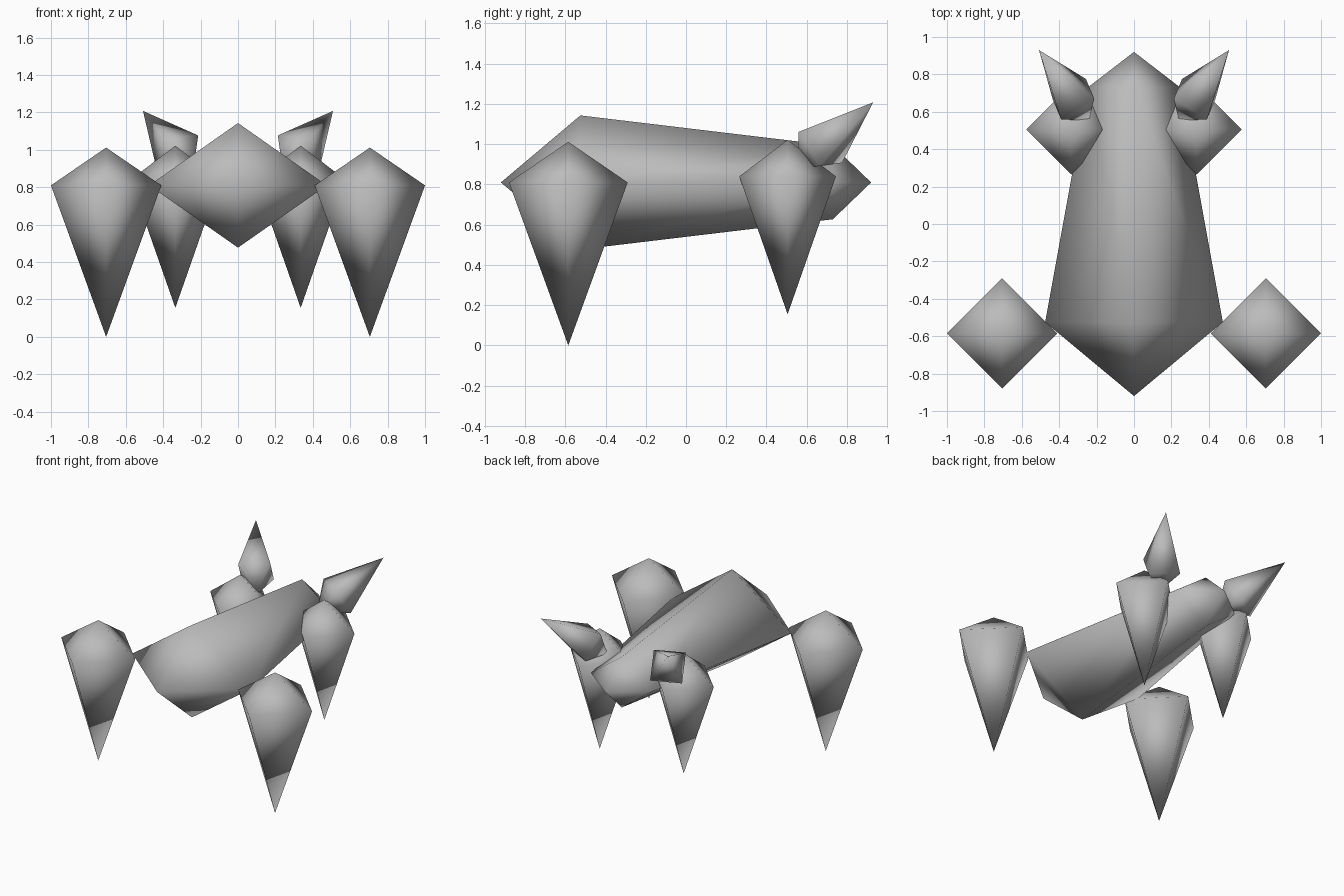
import bpy, bmesh
from mathutils import Vector

if "Cube" in bpy.data.objects:
    bpy.data.objects.remove(bpy.data.objects["Cube"])

grey = bpy.data.materials.new("grey")
grey.diffuse_color = (0.5, 0.5, 0.5, 1)
grey.use_nodes = True
grey.node_tree.nodes["Principled BSDF"].inputs["Base Color"].default_value = grey.diffuse_color


def spindle(name, start, rings, end):
    """Smooth four-sided solid: a point, one or more rings of four corners, a point."""
    bm = bmesh.new()
    a, b = bm.verts.new(start), bm.verts.new(end)
    loops = [[bm.verts.new(p) for p in ring] for ring in rings]
    for i in range(4):
        j = (i + 1) % 4
        bm.faces.new((a, loops[0][i], loops[0][j]))
        bm.faces.new((b, loops[-1][j], loops[-1][i]))
        for r, s in zip(loops, loops[1:]):
            bm.faces.new((r[i], s[i], s[j], r[j]))
    bmesh.ops.recalc_face_normals(bm, faces=bm.faces)
    for f in bm.faces:
        f.smooth = True
    mesh = bpy.data.meshes.new(name)
    bm.to_mesh(mesh)
    bm.free()
    mesh.materials.append(grey)
    obj = bpy.data.objects.new(name, mesh)
    bpy.context.collection.objects.link(obj)


def diamond(centre, u, v):
    c, u, v = Vector(centre), Vector(u), Vector(v)
    return [c + u, c + v, c - u, c - v]


# Body: wide at the front, narrowing to the back, pointed at both ends
spindle("body", (0, -0.92, 0.81),
        [diamond((0, -0.525, 0.81), (0.475, 0, 0), (0, 0, 0.333)),
         diamond((0, 0.73, 0.81), (0.247, 0, 0), (0, 0, 0.183))],
        (0, 0.92, 0.81))

for side, label in ((-1, "left"), (1, "right")):
    # Legs: short point on top, long point to the ground
    for name, x, y, r, top, mid, tip in (
            ("front_leg", 0.705, -0.585, 0.295, 1.012, 0.81, 0.0),
            ("back_leg", 0.335, 0.505, 0.24, 1.022, 0.84, 0.155)):
        x *= side
        spindle(f"{name}_{label}", (x, y, top),
                [diamond((x, y, mid), (r, 0, 0), (0, r, 0))], (x, y, tip))

    # Horns: leaning out, back and up
    spindle(f"horn_{label}", (0.24 * side, 0.553, 0.885),
            [diamond((0.3235 * side, 0.6675, 0.984),
                     (0.1105 * side, -0.003, -0.093),
                     (0.0665 * side, -0.108, 0.077))],
            (0.508 * side, 0.93, 1.208))
